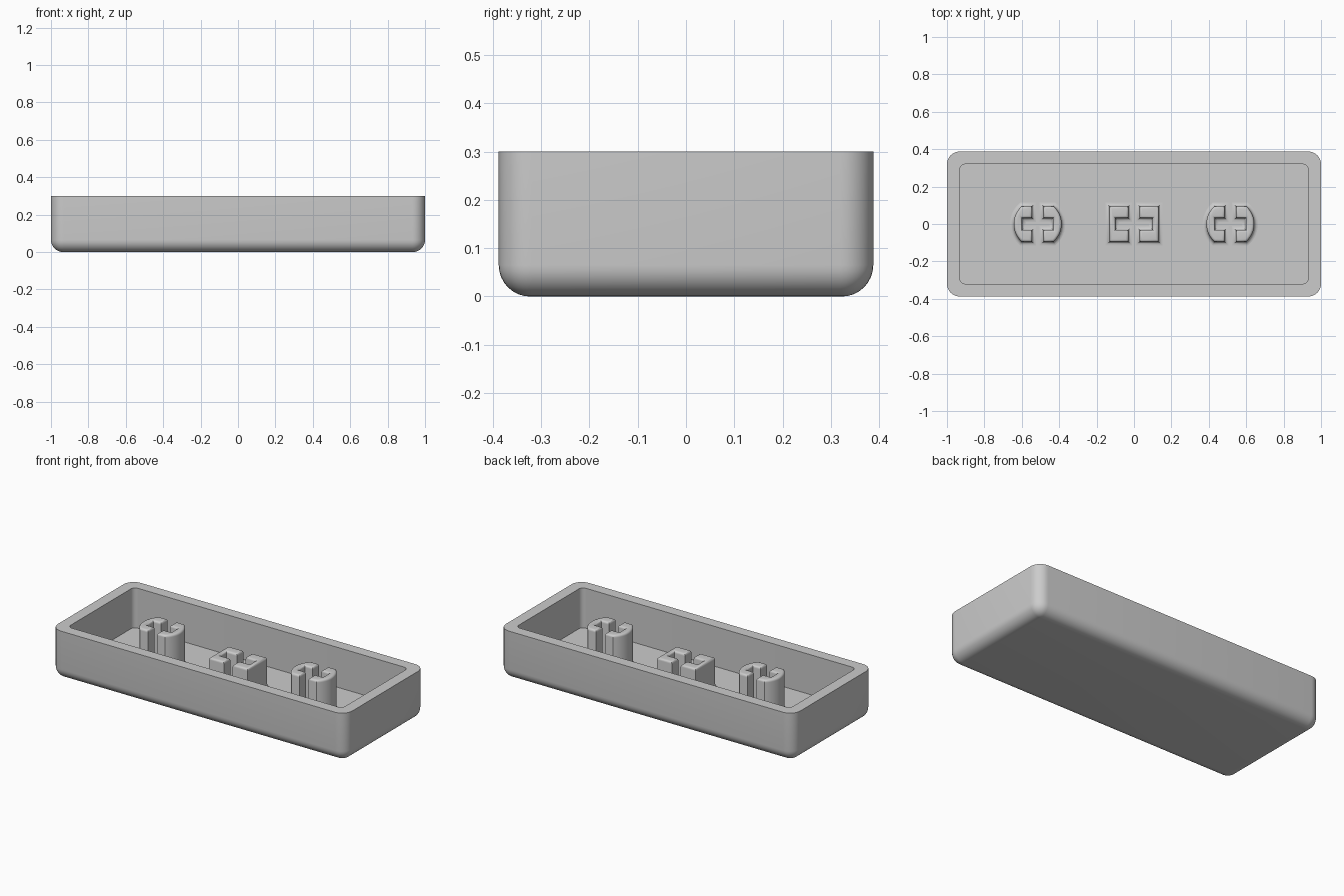
import bpy, bmesh
from math import sin, cos, pi, radians, asin
from mathutils import Vector

if "Cube" in bpy.data.objects:
    bpy.data.objects.remove(bpy.data.objects["Cube"])

FLOOR = 0.055   # inside floor height
RIM = 0.3       # height of the open rim

gray = bpy.data.materials.new("plain_gray")
gray.use_nodes = True
gray.diffuse_color = (0.6, 0.6, 0.6, 1)
gray.node_tree.nodes["Principled BSDF"].inputs["Base Color"].default_value = gray.diffuse_color


def rounded_rect(hx, hy, r, steps=8):
    pts = []
    for q, (sx, sy) in enumerate([(1, 1), (-1, 1), (-1, -1), (1, -1)]):
        for i in range(steps + 1):
            a = (q + i / steps) * pi / 2
            pts.append(Vector((sx * (hx - r) + r * cos(a), sy * (hy - r) + r * sin(a))))
    return pts


def offset(pts, d):
    """Mitred offset of a counter-clockwise outline, outward for positive d."""
    out = []
    for i, p in enumerate(pts):
        a = (p - pts[i - 1]).normalized()
        b = (pts[(i + 1) % len(pts)] - p).normalized()
        na, nb = Vector((a.y, -a.x)), Vector((b.y, -b.x))
        out.append(p + (na + nb) * d / (1 + na.dot(nb)))
    return out


def loft(name, rings, cap_start, cap_end):
    """Skin a stack of (outline, z) rings."""
    bm = bmesh.new()
    loops = [[bm.verts.new((p.x, p.y, z)) for p in pts] for pts, z in rings]
    for lo, hi in zip(loops, loops[1:]):
        for i in range(len(lo)):
            j = (i + 1) % len(lo)
            bm.faces.new((lo[i], lo[j], hi[j], hi[i]))
    if cap_start:
        bm.faces.new(loops[0][::-1])
    if cap_end:
        bm.faces.new(loops[-1])
    mesh = bpy.data.meshes.new(name)
    bm.to_mesh(mesh)
    bm.free()
    obj = bpy.data.objects.new(name, mesh)
    bpy.context.collection.objects.link(obj)
    mesh.materials.append(gray)
    bpy.ops.object.select_all(action='DESELECT')
    obj.select_set(True)
    bpy.context.view_layer.objects.active = obj
    bpy.ops.object.shade_smooth_by_angle(angle=radians(40))
    return obj


# Tray: rounded underside, straight walls, flat rim, square-edged inside
HX, HY, R = 1.0, 0.3875, 0.068
rings = []
for i in range(9):
    a = i / 8 * pi / 2
    inset = 0.065 * (1 - sin(a))
    rings.append((rounded_rect(HX - inset, HY - inset, R - inset), 0.065 * (1 - cos(a))))
inner = rounded_rect(0.932, 0.32, 0.03)
rings += [(rounded_rect(HX, HY, R), RIM), (inner, RIM), (inner, FLOOR)]
loft("tray", rings, True, True)


# Posts: pairs of C-shaped halves around a cross-shaped slot
def half_outline(side, notch, curved):
    hy, gap, slot = 0.095, 0.03, 0.032
    if curved:
        top = asin(hy / side)
        outer = [Vector((side * cos(t), side * sin(t)))
                 for t in (top * (k / 6 - 1) for k in range(13))]
    else:
        outer = [Vector((side, -hy)), Vector((side, hy))]
    inside = [(gap, hy), (gap, slot), (notch, slot), (notch, -slot), (gap, -slot), (gap, -hy)]
    return outer + [Vector(p) for p in inside]


def post(name, x, height, side, notch, curved):
    base, edge = 0.02, 0.014
    outline = half_outline(side, notch, curved)
    rings = []
    for i in range(6):      # flared foot
        a = i / 5 * pi / 2
        rings.append((offset(outline, base * (1 - sin(a))), FLOOR + base * (1 - cos(a))))
    for i in range(6):      # rounded top edge
        a = i / 5 * pi / 2
        rings.append((offset(outline, -edge * (1 - cos(a))), height - edge * (1 - sin(a))))
    for suffix, turn in (("left", 0), ("right", pi)):
        half = loft(name + "_" + suffix + "_half", rings, False, True)
        half.location.x = x
        half.rotation_euler.z = turn


post("right_round_post", -0.515, 0.295, 0.128, 0.083, True)
post("left_round_post", 0.515, 0.295, 0.128, 0.083, True)
post("middle_square_post", 0, 0.24, 0.132, 0.1, False)
